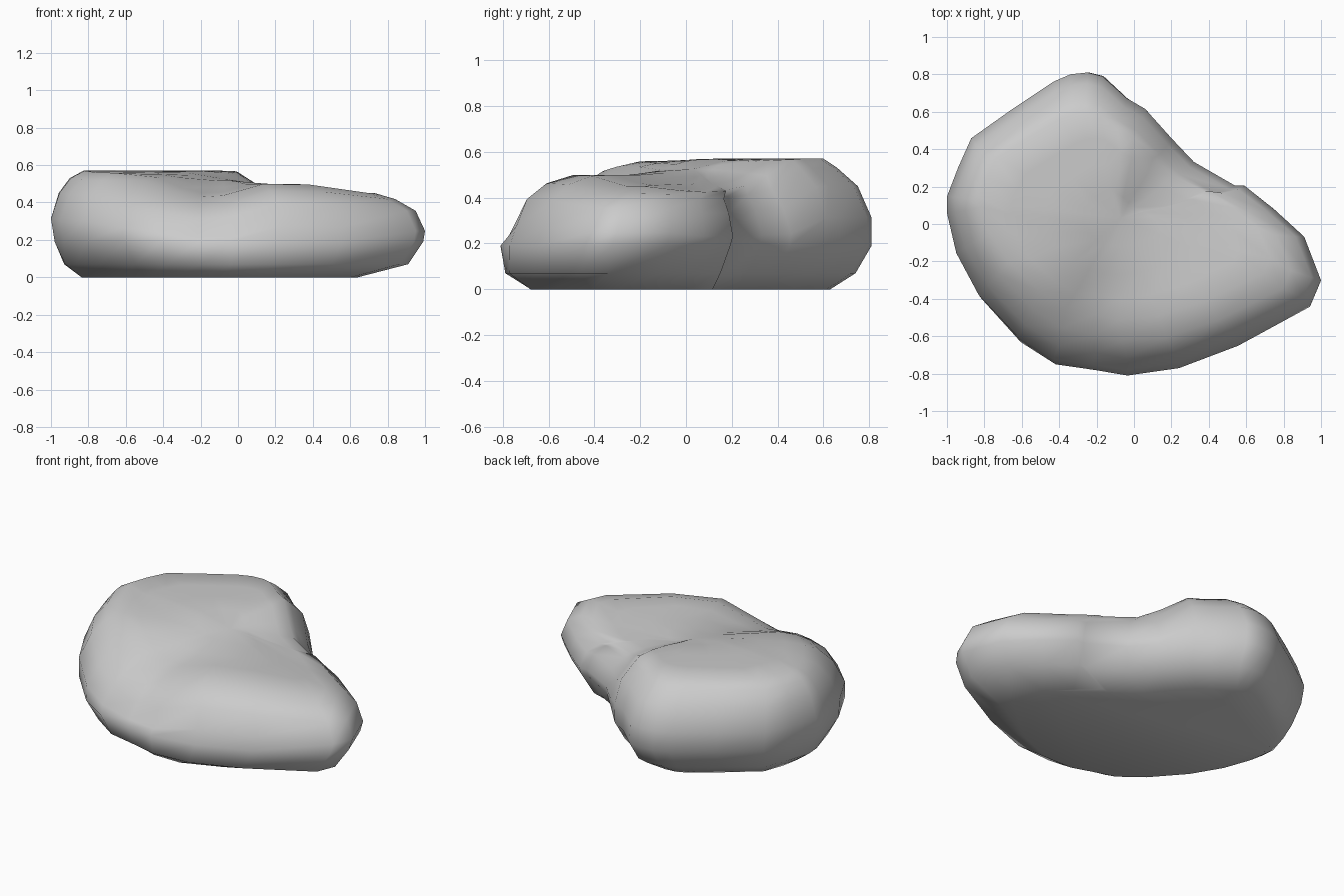
import bpy
import bmesh
import math

if "Cube" in bpy.data.objects:
    bpy.data.objects.remove(bpy.data.objects["Cube"])

# Plan outline, counter-clockwise from the pointed end
outline = [
    (1, -0.32), (0.91, -0.08), (0.75, 0.07), (0.59, 0.2), (0.54, 0.2),
    (0.32, 0.33), (0.2, 0.46), (0.06, 0.62), (-0.04, 0.68), (-0.17, 0.8),
    (-0.25, 0.82), (-0.34, 0.81), (-0.43, 0.77), (-0.65, 0.62), (-0.87, 0.46),
    (-0.94, 0.3), (-1, 0.14), (-1, 0.05), (-0.95, -0.17), (-0.83, -0.4),
    (-0.62, -0.63), (-0.43, -0.75), (-0.22, -0.78), (-0.04, -0.81),
    (0.24, -0.77), (0.56, -0.65), (0.95, -0.44)]

# Crest heights: tall slab, lower lobe, and the hollow between them
crests = [
    (-0.8, 0.2, 0.57), (-0.5, 0.4, 0.57), (-0.25, 0.6, 0.57),
    (-0.3, 0.1, 0.57), (-0.1, 0.3, 0.57), (-0.7, -0.2, 0.56),
    (-0.42, -0.25, 0.55), (-0.55, -0.5, 0.49), (-0.35, -0.55, 0.44),
    (-0.17, -0.62, 0.38), (-0.16, -0.38, 0.45), (-0.1, -0.12, 0.52),
    (0.06, -0.52, 0.48), (0.2, -0.46, 0.52), (0.2, -0.2, 0.5),
    (0.14, 0.12, 0.49), (0.28, 0.25, 0.43), (0.5, 0.1, 0.42),
    (0.45, -0.4, 0.49), (0.4, -0.1, 0.46), (0.7, -0.3, 0.45),
    (0.9, -0.3, 0.45)]


def crest_height(x, y):
    total = weight = 0
    for cx, cy, h in crests:
        w = math.exp(-((x - cx) ** 2 + (y - cy) ** 2) / 0.024) + 1e-9
        total += w * h
        weight += w
    return total / weight


# Each ring: x min, x max, y min, y max, height, whether height follows crests,
# and how far the front right corner is pulled in
rings = [
    (-0.87, 0.64, -0.72, 0.63, 0, False, 0.2),
    (-0.95, 0.91, -0.81, 0.74, 0.07, False, 0.1),
    (-0.98, 0.99, -0.81, 0.81, 0.19, False, 0),
    (-1, 1, -0.78, 0.81, 0.55, True, 0),
    (-0.97, 0.95, -0.73, 0.75, 0.79, True, 0.06),
    (-0.92, 0.84, -0.64, 0.66, 0.93, True, 0.12),
    (-0.84, 0.73, -0.52, 0.6, 1, True, 0.14),
    (-0.66, 0.56, -0.4, 0.46, 1, True, 0),
    (-0.48, 0.36, -0.27, 0.32, 1, True, 0),
    (-0.28, 0.14, -0.12, 0.18, 1, True, 0)]

bm = bmesh.new()
loops = []
for x0, x1, y0, y1, height, follows, chamfer in rings:
    loop = []
    for px, py in outline:
        x = x0 + (px + 1) / 2 * (x1 - x0)
        y = y0 + (py + 0.81) / 1.63 * (y1 - y0)
        pull = chamfer * max(0, -(x + y) / math.sqrt(2) - 0.4)
        x, y = x + pull, y + pull
        z = height * crest_height(x, y) if follows else height
        loop.append(bm.verts.new((x, y, z)))
    loops.append(loop)

# Skin between neighbouring rings, then close both ends
count = len(outline)
for low, high in zip(loops, loops[1:]):
    for i in range(count):
        j = (i + 1) % count
        bm.faces.new((low[i], low[j], high[j], high[i]))
bm.faces.new(list(reversed(loops[0])))
middle = bm.verts.new((-0.07, 0.03, crest_height(-0.07, 0.03)))
for i in range(count):
    bm.faces.new((loops[-1][i], loops[-1][(i + 1) % count], middle))
bmesh.ops.recalc_face_normals(bm, faces=bm.faces)

mesh = bpy.data.meshes.new("boulder")
bm.to_mesh(mesh)
bm.free()
boulder = bpy.data.objects.new("boulder", mesh)
bpy.context.collection.objects.link(boulder)

# Stone colour
stone = bpy.data.materials.new("grey_stone")
stone.use_nodes = True
colour = (0.6, 0.6, 0.6, 1)
stone.diffuse_color = colour
stone.node_tree.nodes["Principled BSDF"].inputs["Base Color"].default_value = colour
mesh.materials.append(stone)

# Smooth surface
bpy.context.view_layer.objects.active = boulder
boulder.select_set(True)
bpy.ops.object.shade_smooth()
